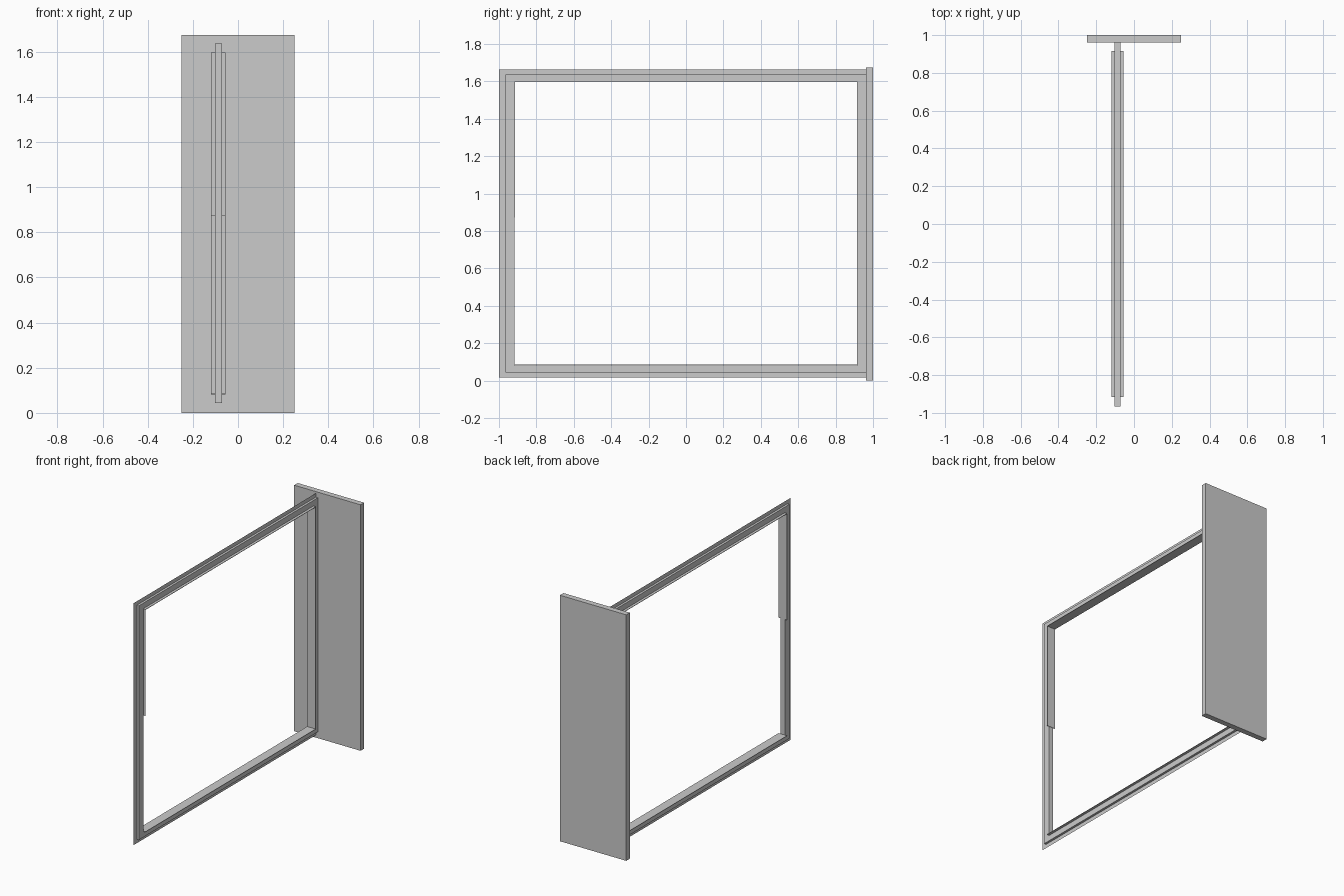
import bpy

if "Cube" in bpy.data.objects:
    bpy.data.objects.remove(bpy.data.objects["Cube"])

CX, CZ = -0.087, 0.84  # centre of the frame in x and z


def mesh_object(name, verts, faces):
    me = bpy.data.meshes.new(name)
    me.from_pydata(verts, [], faces)
    ob = bpy.data.objects.new(name, me)
    bpy.context.collection.objects.link(ob)
    return ob


def box(name, x, y, z):
    v = [(a, b, c) for a in x for b in y for c in z]
    f = [(0, 1, 3, 2), (4, 6, 7, 5), (0, 4, 5, 1), (2, 3, 7, 6), (0, 2, 6, 4), (1, 5, 7, 3)]
    return mesh_object(name, v, f)


def rect(x, hy, hz):
    return [(x, sy * hy, CZ + sz * hz) for sy, sz in ((-1, -1), (1, -1), (1, 1), (-1, 1))]


def sweep(name, profile, closed=True):
    """Rectangular rings, one per profile point (x, half y, half z), joined into a frame."""
    verts = [p for point in profile for p in rect(*point)]
    n = len(profile)
    faces = []
    for i in range(n if closed else n - 1):
        a, b = 4 * i, 4 * ((i + 1) % n)
        for k in range(4):
            j = (k + 1) % 4
            faces.append((a + k, a + j, b + j, b + k))
    return mesh_object(name, verts, faces)


# upright end panel
box("end_panel", (-0.25, 0.25), (0.9615, 1.0), (0, 1.675))

# main frame with rectangular section
x0, x1 = CX - 0.0155, CX + 0.0155
sweep("main_frame", [(x0, 0.965, 0.797), (x1, 0.965, 0.797),
                     (x1, 0.917, 0.759), (x0, 0.917, 0.759)])

# flat mounting fin around the outside
sweep("mounting_fin", [(CX, 0.999, 0.8235), (CX, 0.965, 0.797)], closed=False)

# wide lining strips inside the opening, the near one only half height
w = (CX - 0.032, CX + 0.032)
HY, HZ, T = 0.917, 0.758, 0.003
box("lining_top", w, (-HY, HY), (CZ + HZ - T, CZ + HZ))
box("lining_bottom", w, (-HY, HY), (CZ - HZ, CZ - HZ + T))
box("lining_back", w, (HY - T, HY), (CZ - HZ, CZ + HZ))
box("lining_front_upper", w, (-HY, -HY + T), (0.873, CZ + HZ))
